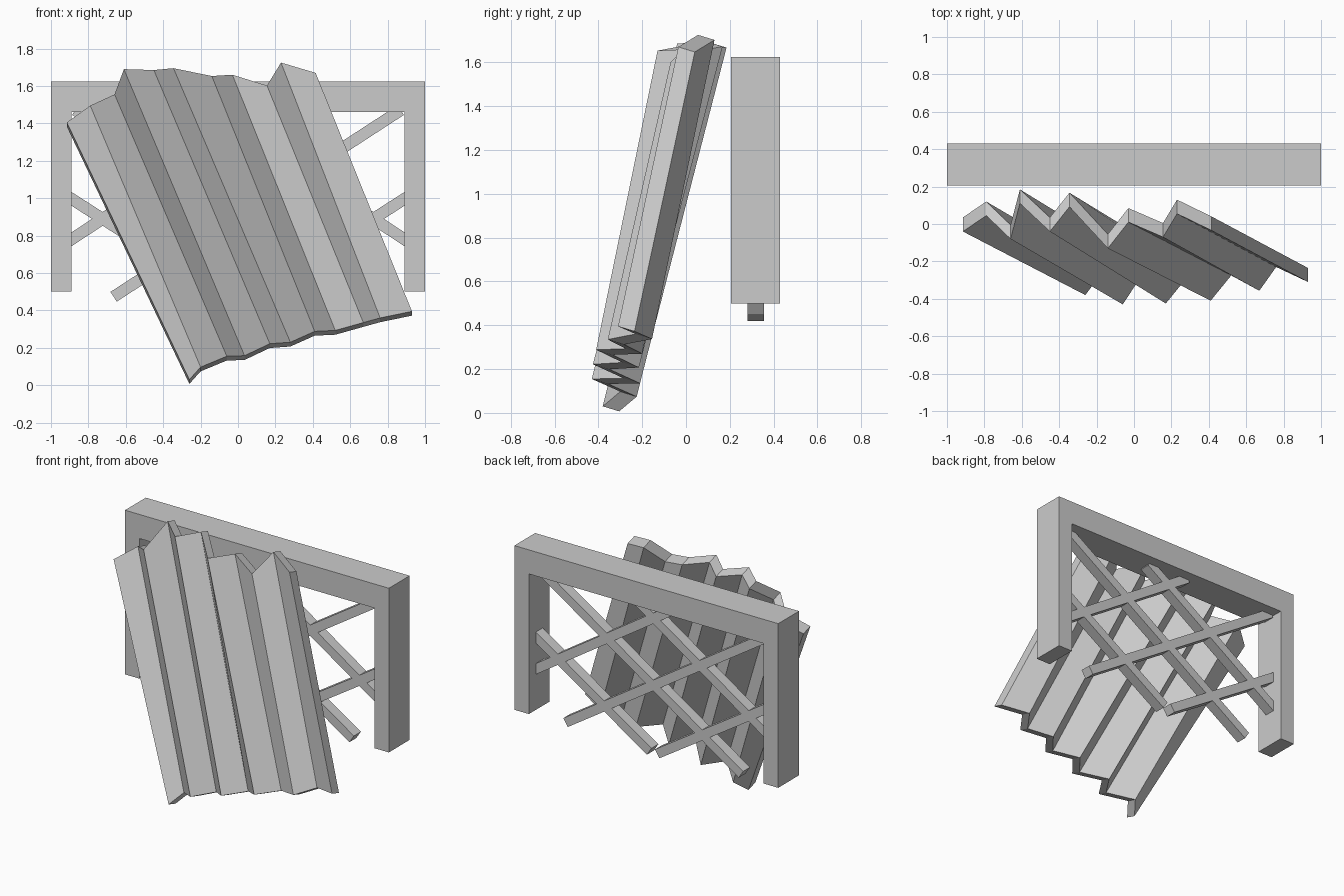
import bpy, bmesh, math
from mathutils import Vector, Matrix

if "Cube" in bpy.data.objects:
    bpy.data.objects.remove(bpy.data.objects["Cube"])


def finish(bm, name):
    bmesh.ops.recalc_face_normals(bm, faces=bm.faces)
    mesh = bpy.data.meshes.new(name)
    bm.to_mesh(mesh)
    bm.free()
    obj = bpy.data.objects.new(name, mesh)
    bpy.context.collection.objects.link(obj)
    return obj


def extruded_profile(name, points, y0, y1):
    bm = bmesh.new()
    face = bm.faces.new([bm.verts.new((x, y0, z)) for x, z in points])
    ext = bmesh.ops.extrude_face_region(bm, geom=[face])
    verts = [g for g in ext["geom"] if isinstance(g, bmesh.types.BMVert)]
    bmesh.ops.translate(bm, verts=verts, vec=(0, y1 - y0, 0))
    return finish(bm, name)


def bar(name, a, b, width=0.062, depth=0.075, y=0.318):
    a, b = Vector((a[0], y, a[1])), Vector((b[0], y, b[1]))
    d = b - a
    m = (Matrix.Translation((a + b) / 2)
         @ Matrix.Rotation(-math.atan2(d.z, d.x), 4, 'Y')
         @ Matrix.Diagonal((d.length, depth, width, 1)))
    bm = bmesh.new()
    bmesh.ops.create_cube(bm, size=1, matrix=m)
    return finish(bm, name)


# Overhead frame: beam with two posts
half = [(1, 1.625), (1, 0.5), (0.89, 0.5), (0.89, 1.46)]
outline = half + [(-x, z) for x, z in reversed(half)]
extruded_profile("door_frame", outline, 0.205, 0.43)

# Diagonal lattice, mirrored left to right
bars = [((-0.93, 0.754), (0.16, 1.47)),
        ((-0.665, 0.473), (0.87, 1.471)),
        ((0.03, 0.445), (0.93, 1.022))]
for i, (a, b) in enumerate(bars):
    for side, s in (("rising", 1), ("falling", -1)):
        bar(f"lattice_bar_{side}_{i + 1}", (s * a[0], a[1]), (s * b[0], b[1]))

# Leaning folded panel: front-surface fold points along the bottom and top edges
bottom = [(-0.26, -0.38, 0.03), (-0.20, -0.30, 0.097), (-0.06, -0.43, 0.155),
          (0.035, -0.285, 0.158), (0.17, -0.425, 0.222), (0.28, -0.29, 0.23),
          (0.41, -0.41, 0.288), (0.52, -0.275, 0.293), (0.67, -0.357, 0.335),
          (0.76, -0.23, 0.36), (0.93, -0.31, 0.395)]
top = [(-0.915, -0.04, 1.405), (-0.79, 0.045, 1.495), (-0.66, -0.08, 1.555),
       (-0.61, 0.11, 1.69), (-0.45, -0.04, 1.685), (-0.345, 0.092, 1.695),
       (-0.14, -0.13, 1.653), (-0.03, 0.01, 1.66), (0.155, -0.07, 1.602),
       (0.23, 0.055, 1.725), (0.415, -0.035, 1.67)]
thickness = Vector((0, 0.075, -0.023))

bm = bmesh.new()
rings = [[bm.verts.new(p) for p in (b, t, Vector(t) + thickness, Vector(b) + thickness)]
         for b, t in zip(bottom, top)]
for r, s in zip(rings, rings[1:]):
    for k in range(4):
        n = (k + 1) % 4
        bm.faces.new((r[k], r[n], s[n], s[k]))
bm.faces.new(rings[0])
bm.faces.new(rings[-1])
finish(bm, "folded_panel")
